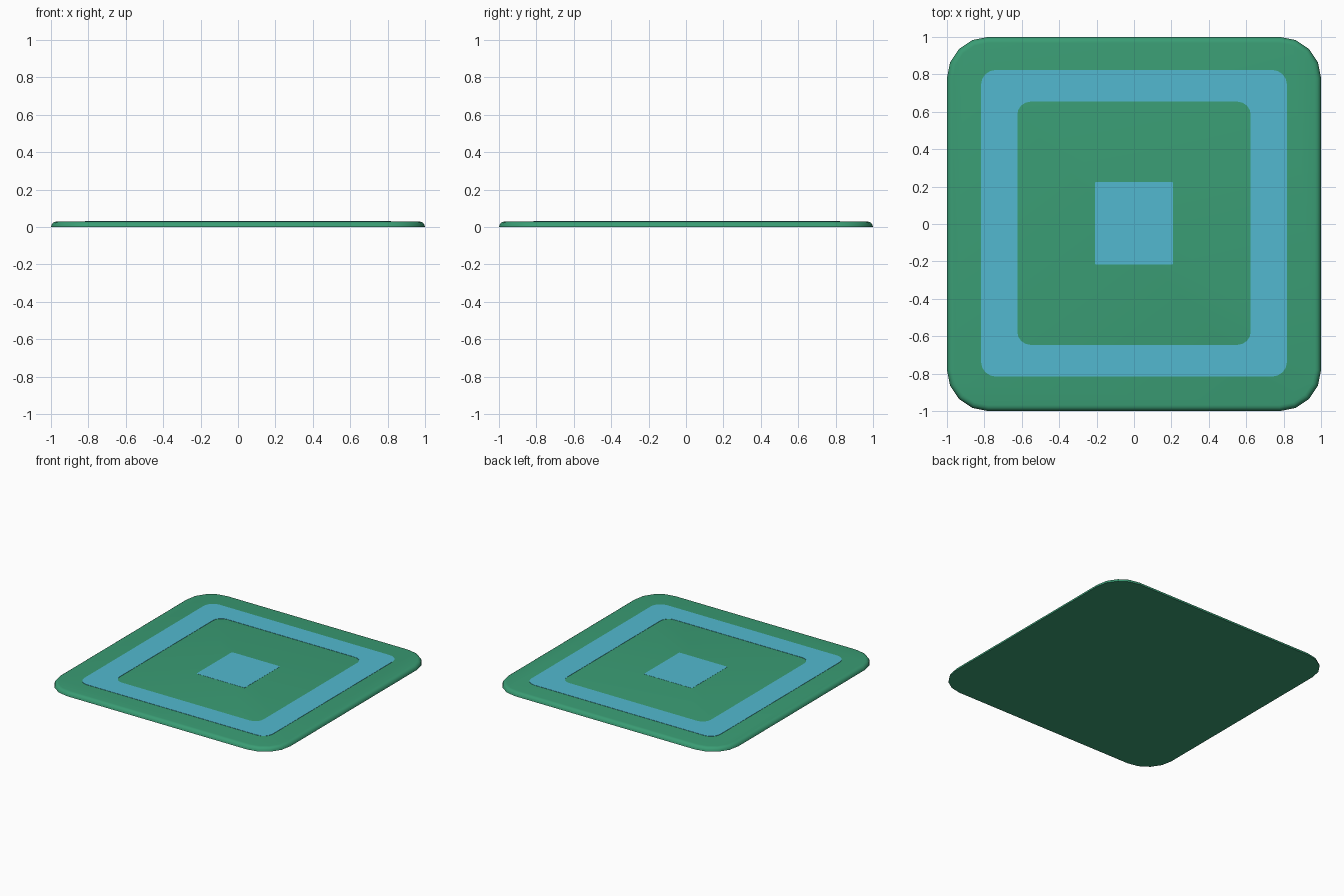
import bpy, bmesh, math

if "Cube" in bpy.data.objects:
    bpy.data.objects.remove(bpy.data.objects["Cube"])


def material(name, rgb):
    m = bpy.data.materials.new(name)
    m.diffuse_color = (*rgb, 1)
    m.use_nodes = True
    m.node_tree.nodes["Principled BSDF"].inputs["Base Color"].default_value = m.diffuse_color
    return m


green = material("green", (0.042, 0.335, 0.175))
blue = material("light blue", (0.085, 0.485, 0.63))


def loop(bm, hx, hy, r, z, seg, cy=0.0):
    """Ring of vertices around a rounded rectangle."""
    vs = []
    for q, (sx, sy) in enumerate([(1, 1), (-1, 1), (-1, -1), (1, -1)]):
        for i in range(seg + 1):
            a = math.radians(90) * (q + i / seg)
            vs.append(bm.verts.new((sx * (hx - r) + r * math.cos(a),
                                    cy + sy * (hy - r) + r * math.sin(a), z)))
    return vs


def bridge(bm, a, b):
    n = len(a)
    for i in range(n):
        bm.faces.new((a[i], a[(i + 1) % n], b[(i + 1) % n], b[i]))


def finish(bm, name, mat):
    bmesh.ops.recalc_face_normals(bm, faces=bm.faces)
    me = bpy.data.meshes.new(name)
    bm.to_mesh(me)
    bm.free()
    me.materials.append(mat)
    ob = bpy.data.objects.new(name, me)
    bpy.context.collection.objects.link(ob)
    bpy.ops.object.select_all(action='DESELECT')
    ob.select_set(True)
    bpy.context.view_layer.objects.active = ob
    bpy.ops.object.shade_smooth_by_angle(angle=math.radians(40))


# Rug body with a rounded upper rim
bm = bmesh.new()
profile = [(0, 0), (0.003, 0.012), (0.010, 0.022), (0.020, 0.028), (0.032, 0.030)]
rings = [loop(bm, 1 - d, 1 - d, 0.22 - d, z, 4) for d, z in profile]
for a, b in zip(rings, rings[1:]):
    bridge(bm, a, b)
bm.faces.new(rings[0])
bm.faces.new(rings[-1])
finish(bm, "rug_body", green)

# Blue border band, a thin raised frame
bm = bmesh.new()
lo, hi, cy = 0.029, 0.032, 0.004
band = [loop(bm, 0.818, 0.82, 0.08, lo, 4, cy), loop(bm, 0.818, 0.82, 0.08, hi, 4, cy),
        loop(bm, 0.624, 0.65, 0.07, hi, 4, cy), loop(bm, 0.624, 0.65, 0.07, lo, 4, cy)]
for i in range(4):
    bridge(bm, band[i], band[(i + 1) % 4])
finish(bm, "border_band", blue)

# Blue centre patch
bm = bmesh.new()
a = loop(bm, 0.209, 0.22, 0.006, 0.029, 2, cy)
b = loop(bm, 0.209, 0.22, 0.006, 0.031, 2, cy)
bridge(bm, a, b)
bm.faces.new(a)
bm.faces.new(b)
finish(bm, "centre_patch", blue)
